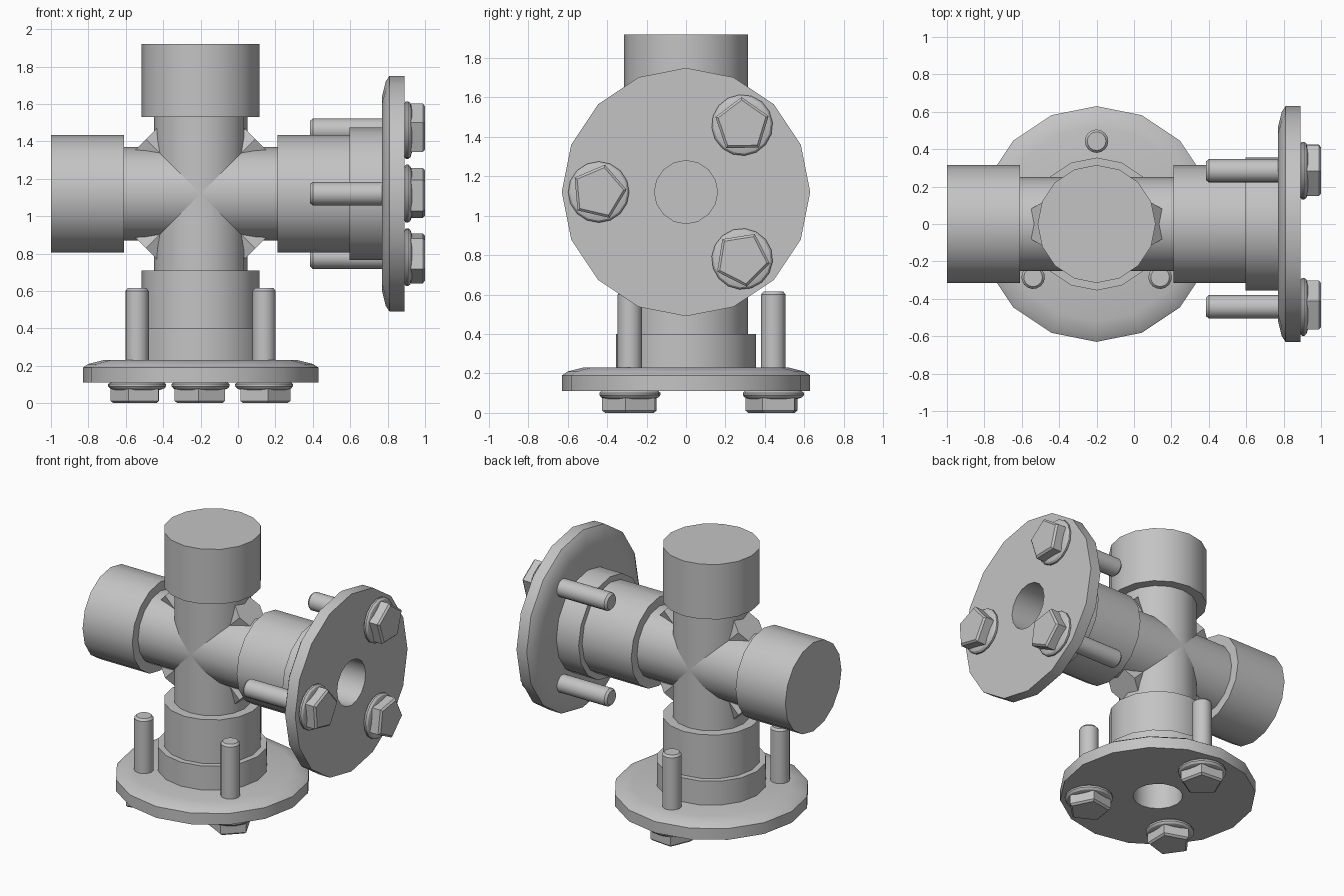
import bpy
import bmesh
from math import cos, sin, pi, radians
from mathutils import Matrix, Vector

cube = bpy.data.objects.get("Cube")
if cube:
    bpy.data.objects.remove(cube)

steel = bpy.data.materials.new("grey_steel")
steel.use_nodes = True
steel.diffuse_color = (0.55, 0.55, 0.55, 1)
steel.node_tree.nodes["Principled BSDF"].inputs["Base Color"].default_value = steel.diffuse_color

SIDES = 16
PIPE, SOCKET, COLLAR, BORE, RIM = 0.25, 0.315, 0.355, 0.16, 0.63
START = 0.41                      # where every socket begins on its arm
CENTRE = Vector((-0.2, 0, 1.12))


def frame(x_axis, z_axis, origin=CENTRE):
    """Matrix whose local X and Z point along the given directions."""
    x, z = Vector(x_axis).normalized(), Vector(z_axis).normalized()
    m = Matrix((x, z.cross(x), z)).transposed().to_4x4()
    m.translation = origin
    return m


def lathe(name, profile, matrix, sides=SIDES, phase=0.0, loop=False):
    """Turn (radius, height) points about local Z; close the ends or the loop."""
    bm = bmesh.new()
    angles = [phase + 2 * pi * i / sides for i in range(sides)]
    rings = [[bm.verts.new((r * cos(a), r * sin(a), h)) for a in angles]
             for r, h in profile]
    pairs = list(zip(rings, rings[1:]))
    if loop:
        pairs.append((rings[-1], rings[0]))
    else:
        bm.faces.new(rings[0])
        bm.faces.new(rings[-1])
    for low, high in pairs:
        for i in range(sides):
            j = (i + 1) % sides
            bm.faces.new((low[i], low[j], high[j], high[i]))
    bmesh.ops.recalc_face_normals(bm, faces=bm.faces)
    for f in bm.faces:
        f.smooth = True
    for e in bm.edges:
        e.smooth = e.calc_face_angle(0) < radians(32)
    mesh = bpy.data.meshes.new(name)
    bm.to_mesh(mesh)
    bm.free()
    mesh.materials.append(steel)
    obj = bpy.data.objects.new(name, mesh)
    obj.matrix_world = matrix
    bpy.context.collection.objects.link(obj)
    return obj


def flanged_end(side, matrix, collar_at, face):
    """Socket, collar, bored flange and three bolts; face is the outer plane."""
    back = face - 0.12
    lathe(side + "_socket", [
        (PIPE, START), (SOCKET, START), (SOCKET, collar_at), (COLLAR, collar_at),
        (COLLAR, back), (BORE, back), (BORE, face - 0.4)], matrix)
    lathe(side + "_flange", [
        (BORE, face), (RIM, face), (RIM, face - 0.08), (0.6, face - 0.1),
        (0.52, back), (BORE, back)], matrix, loop=True)
    for n, angle in enumerate((180, 50, -50), 1):
        a = radians(angle)
        place = matrix @ Matrix.Translation((0.443 * cos(a), 0.443 * sin(a), face))
        place = place @ Matrix.Rotation(a - pi, 4, "Z")
        tag = f"{side}_bolt_{n}_"
        lathe(tag + "shank", [(0.05, -0.505), (0.0625, -0.49), (0.0625, 0.01)], place)
        lathe(tag + "washer", [(0.145, 0), (0.155, 0.008), (0.155, 0.02),
                               (0.145, 0.032), (0.12, 0.04)], place)
        lathe(tag + "head", [(0.142, 0.035), (0.142, 0.098), (0.127, 0.11)],
              place, sides=5, phase=radians(5))


up = frame((1, 0, 0), (0, 0, 1))
right = frame((0, 1, 0), (1, 0, 0))
down = frame((0, -1, 0), (0, 0, -1))
left = frame((0, 1, 0), (-1, 0, 0))

# Crossing pipes
for name, m in (("upright_pipe", up), ("cross_pipe", right)):
    lathe(name, [(PIPE, -0.45), (PIPE, 0.45)], m)

# Small webs in the four corners of the cross
for sx in (-1, 1):
    for sz in (-1, 1):
        lathe("corner_web", [(0.115, 0.1), (0.115, 0.413)],
              frame((0, 1, 0), (sx, 0, sz)), sides=8)

# Plain sockets
for name, m in (("top_socket", up), ("right_socket", left)):
    lathe(name, [(SOCKET, START), (SOCKET, 0.8)], m)

# Flanged, bolted ends
flanged_end("left", right, 0.795, 1.09)
flanged_end("bottom", down, 0.72, 1.01)
